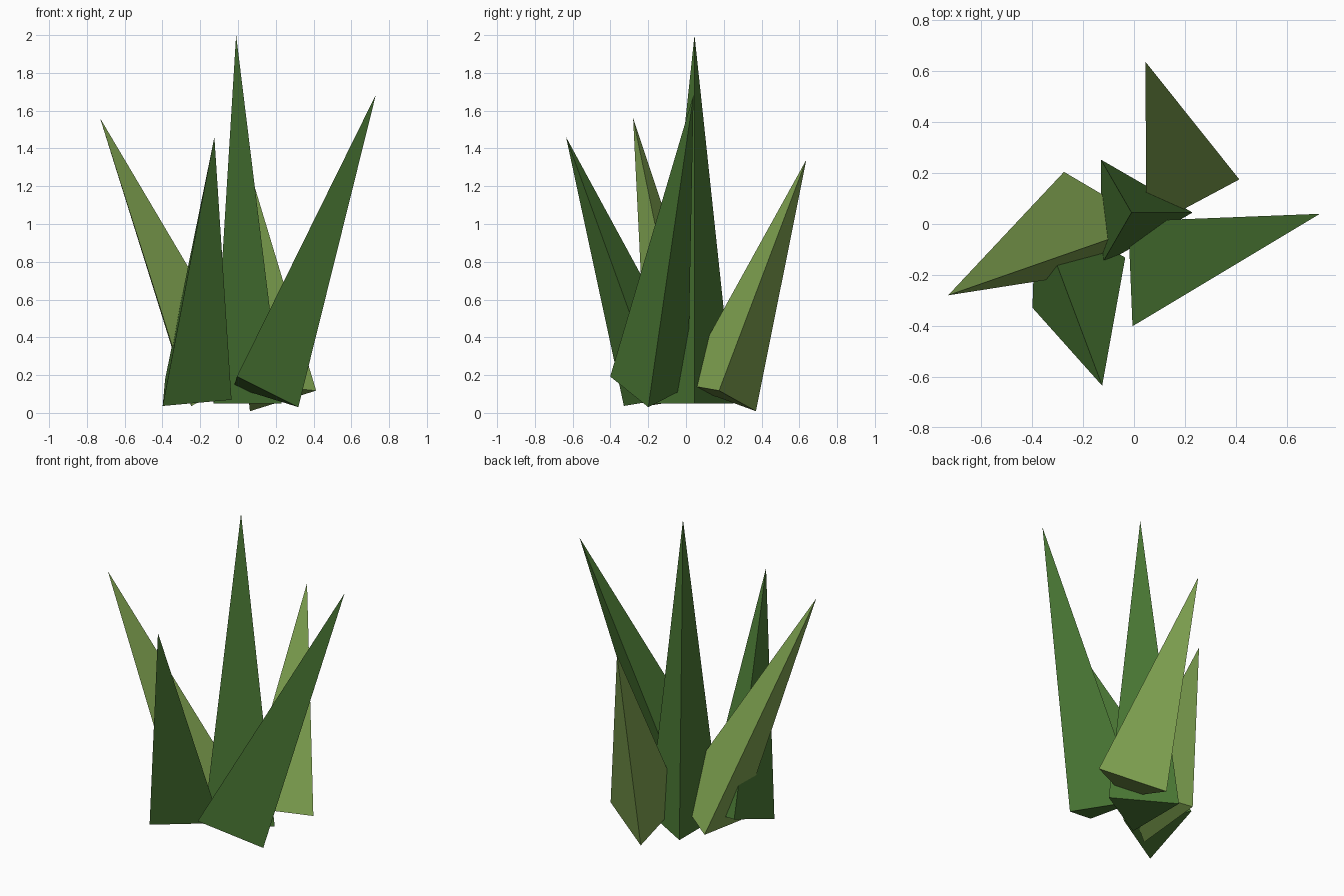
import bpy, bmesh
from mathutils import Vector, Matrix

if "Cube" in bpy.data.objects:
    bpy.data.objects.remove(bpy.data.objects["Cube"])

RADIUS = 0.24


def material(name, color):
    m = bpy.data.materials.new(name)
    m.diffuse_color = color
    m.use_nodes = True
    m.node_tree.nodes["Principled BSDF"].inputs["Base Color"].default_value = m.diffuse_color
    return m


dark = material("dark_green", (0.07, 0.19, 0.035, 1))
light = material("light_green", (0.21, 0.36, 0.08, 1))


def blade(name, base, tip, corner, mat):
    """Three-sided spike from base centre to tip, spun so one corner faces 'corner'."""
    base, tip, corner = Vector(base), Vector(tip), Vector(corner)
    axis = tip - base
    z = axis.normalized()
    y = corner - base
    y = (y - z * y.dot(z)).normalized()
    x = y.cross(z)
    frame = Matrix((x, y, z)).transposed().to_4x4()
    frame.translation = (base + tip) / 2
    bm = bmesh.new()
    bmesh.ops.create_cone(bm, cap_ends=True, segments=3, radius1=RADIUS,
                          radius2=0, depth=axis.length, matrix=frame)
    bmesh.ops.remove_doubles(bm, verts=bm.verts, dist=0.001)
    bmesh.ops.recalc_face_normals(bm, faces=bm.faces)
    mesh = bpy.data.meshes.new(name)
    bm.to_mesh(mesh)
    bm.free()
    mesh.materials.append(mat)
    obj = bpy.data.objects.new(name, mesh)
    bpy.context.collection.objects.link(obj)


# Upright middle blade, then four leaning outwards around it
blade("center_blade", (-0.01, 0.045, 0.05), (-0.01, 0.045, 2.0), (0.23, 0.045, 0.05), dark)
blade("right_blade", (0.097, -0.197, 0.12), (0.73, 0.04, 1.685), (0.32, -0.20, 0.03), dark)
blade("front_blade", (-0.273, -0.133, 0.095), (-0.125, -0.635, 1.46), (-0.40, -0.33, 0.035), dark)
blade("left_blade", (-0.15, 0.0, 0.115), (-0.73, -0.28, 1.56), (-0.275, 0.205, 0.104), light)
blade("back_blade", (0.175, 0.175, 0.093), (0.045, 0.637, 1.34), (0.06, 0.375, 0.005), light)
